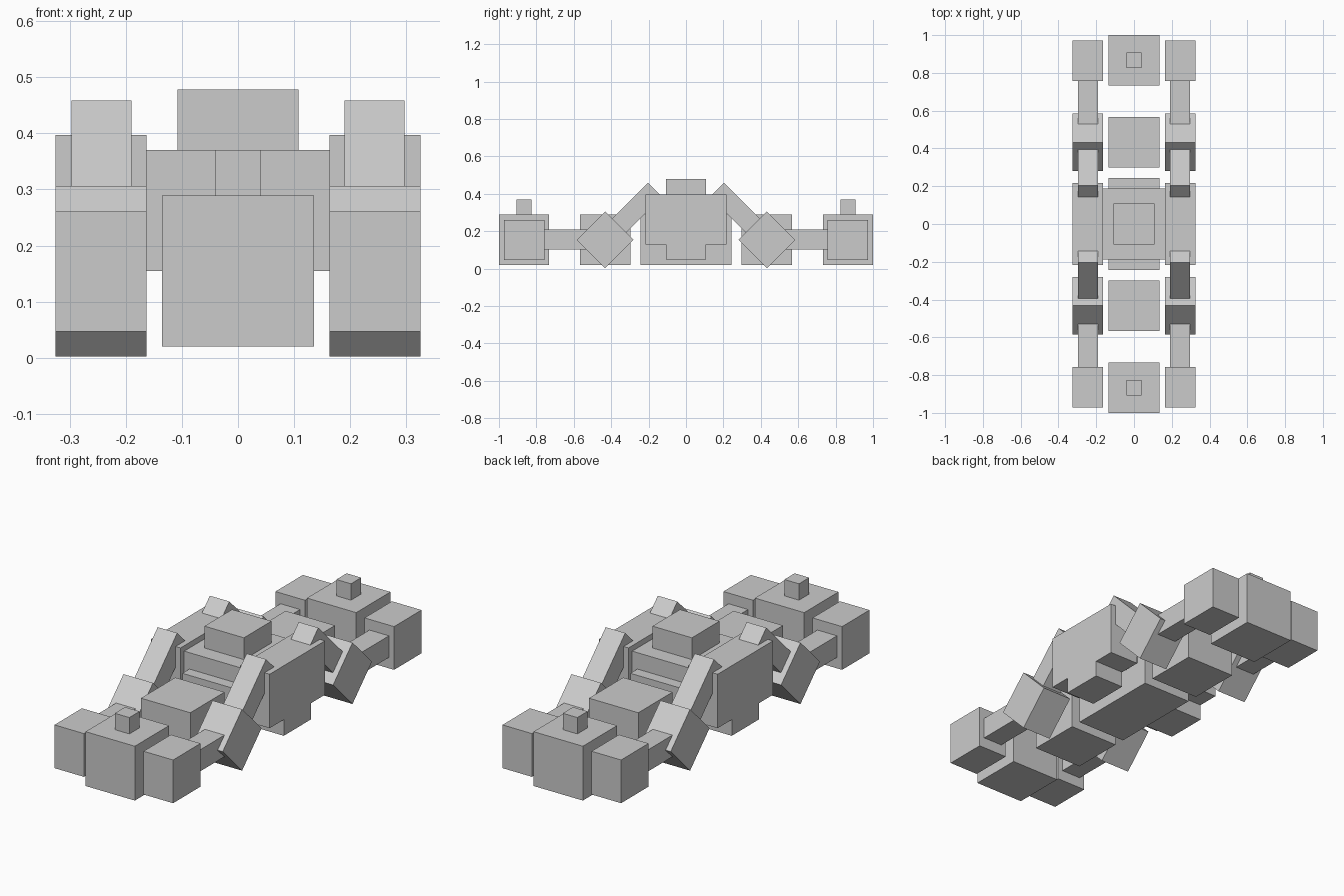
import bpy, bmesh, math

if "Cube" in bpy.data.objects:
    bpy.data.objects.remove(bpy.data.objects["Cube"])


def box(name, x, y, z):
    """Axis-aligned box from (min, max) ranges."""
    bm = bmesh.new()
    bmesh.ops.create_cube(bm, size=1)
    for v in bm.verts:
        for i, (lo, hi) in enumerate((x, y, z)):
            v.co[i] = lo if v.co[i] < 0 else hi
    me = bpy.data.meshes.new(name)
    bm.to_mesh(me)
    bm.free()
    ob = bpy.data.objects.new(name, me)
    bpy.context.collection.objects.link(ob)
    return ob


def profile(name, pts, x0, x1):
    """Extrude a closed (y, z) outline along x."""
    bm = bmesh.new()
    f = bm.faces.new([bm.verts.new((x0, y, z)) for y, z in pts])
    ext = bmesh.ops.extrude_face_region(bm, geom=[f])
    verts = [v for v in ext["geom"] if isinstance(v, bmesh.types.BMVert)]
    bmesh.ops.translate(bm, vec=(x1 - x0, 0, 0), verts=verts)
    bmesh.ops.recalc_face_normals(bm, faces=bm.faces)
    me = bpy.data.meshes.new(name)
    bm.to_mesh(me)
    bm.free()
    ob = bpy.data.objects.new(name, me)
    bpy.context.collection.objects.link(ob)
    return ob


def mirror(ob, x=False, y=False):
    m = ob.modifiers.new("mirror", "MIRROR")
    m.use_axis = (x, y, False)
    m.use_mirror_merge = False


# central body: base, upper slab and top block
box("center_base", (-.135, .135), (-.243, .243), (.02, .289))
box("upper_slab", (-.163, .163), (-.188, .188), (.155, .37))
box("top_block", (-.108, .108), (-.108, .108), (.37, .478))

# stepped side plates
W, N = .217, .106
mirror(profile("side_plate", [(-W, .397), (-W, .13), (-N, .13), (-N, .05),
                              (N, .05), (N, .13), (W, .13), (W, .397)], .163, .325), x=True)

# spine blocks and end knobs
mirror(box("spine_block", (-.135, .135), (.298, .566), (.02, .289)), y=True)
mirror(box("end_block", (-.135, .135), (.732, 1.0), (.02, .289)), y=True)
mirror(box("end_knob", (-.04, .04), (.827, .907), (.289, .37)), y=True)

# feet at the ends
mirror(box("foot_block", (.163, .325), (.757, .972), (.047, .261)), True, True)

# diamond knees
cy, cz, r = .432, .154, .152
mirror(profile("knee_block", [(cy, cz + r), (cy + r, cz), (cy, cz - r), (cy - r, cz)],
               .163, .325), True, True)

# lower arms, level
mirror(box("lower_arm", (.19, .297), (.525, .765), (.101, .208)), True, True)

# upper arms, sloping at 45 degrees from the body down to the knee
h = .0535 * math.sqrt(2)
ty, tz, s = .204, .459, .195
mirror(profile("upper_arm", [(ty, tz), (ty + s, tz - s), (ty + s - h, tz - s - h), (ty - h, tz - h)],
               .19, .297), True, True)
